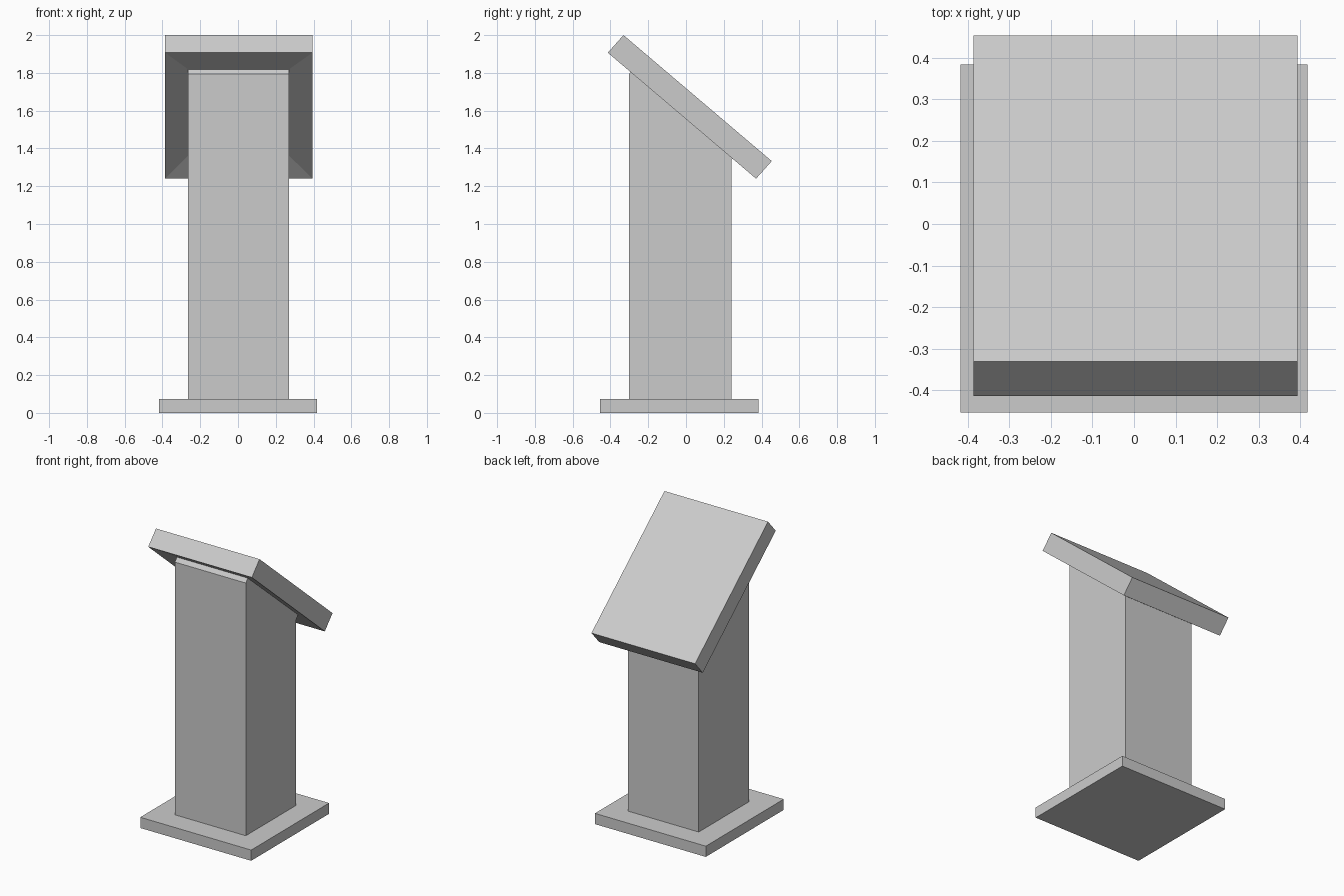
import bpy, bmesh

if "Cube" in bpy.data.objects:
    bpy.data.objects.remove(bpy.data.objects["Cube"])

# Each ring: left x, right x, front (y, z), back (y, z)
floor_ring = (-0.418, 0.417, (-0.454, 0.0), (0.384, 0.0))
base_top = (-0.418, 0.417, (-0.454, 0.073), (0.384, 0.073))
post_foot = (-0.264, 0.270, (-0.302, 0.073), (0.240, 0.073))
post_top = (-0.264, 0.270, (-0.302, 1.793), (0.240, 1.338))
neck_top = (-0.264, 0.270, (-0.281, 1.819), (0.261, 1.362))
desk_lower = (-0.386, 0.394, (-0.414, 1.907), (0.371, 1.240))
desk_upper = (-0.386, 0.394, (-0.331, 2.0), (0.454, 1.333))


def loft(name, rings, cap_bottom=False, cap_top=False):
    """Skin a stack of rectangular rings, from bottom to top."""
    bm = bmesh.new()
    loops = []
    for xl, xr, f, b in rings:
        loops.append([bm.verts.new(p) for p in
                      ((xl, *f), (xr, *f), (xr, *b), (xl, *b))])
    for lo, hi in zip(loops, loops[1:]):
        for i in range(4):
            j = (i + 1) % 4
            bm.faces.new((lo[i], lo[j], hi[j], hi[i]))
    if cap_bottom:
        bm.faces.new(loops[0][::-1])
    if cap_top:
        bm.faces.new(loops[-1])
    mesh = bpy.data.meshes.new(name)
    bm.to_mesh(mesh)
    bm.free()
    obj = bpy.data.objects.new(name, mesh)
    bpy.context.collection.objects.link(obj)
    return obj


# Square plinth
loft("base", [floor_ring, base_top, post_foot], cap_bottom=True)
# Column with slanted top and short neck tilted into the desk
loft("post", [post_foot, post_top, neck_top])
# Tilted desk slab with underside sloping in towards the neck
loft("reading_desk", [neck_top, desk_lower, desk_upper], cap_top=True)
